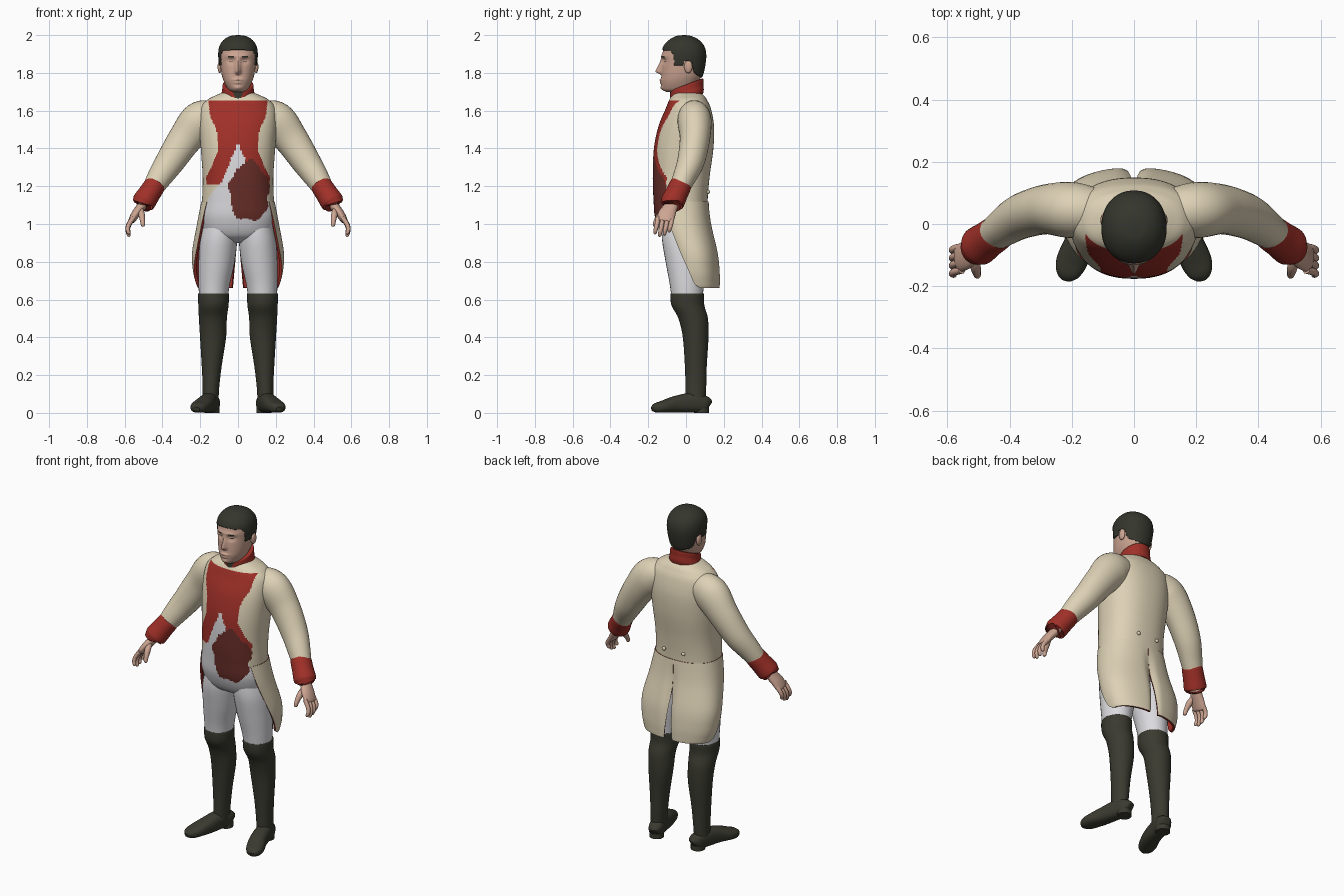
import bpy, bmesh, math
from mathutils import Vector

if "Cube" in bpy.data.objects:
    bpy.data.objects.remove(bpy.data.objects["Cube"])


def material(name, r, g, b):
    m = bpy.data.materials.new(name)
    m.diffuse_color = [((c / 255 + 0.055) / 1.055) ** 2.4 for c in (r, g, b)] + [1]
    m.use_nodes = True
    m.node_tree.nodes["Principled BSDF"].inputs["Base Color"].default_value = m.diffuse_color
    return m


CREAM = material("cream cloth", 222, 210, 182)
RED = material("red facing", 160, 48, 40)
MAROON = material("dark red sash", 104, 46, 40)
WHITE = material("white cloth", 220, 220, 224)
BLACK = material("black leather", 58, 58, 48)
HAIR = material("dark hair", 52, 54, 45)
SKIN = material("skin", 205, 165, 146)


def spline(keys, sub):
    """Catmull-Rom interpolation through tuples of any length."""
    out = []
    k = [keys[0]] + list(keys) + [keys[-1]]
    for i in range(1, len(k) - 2):
        for s in range(sub):
            t = s / sub
            out.append([0.5 * (2 * b + (c - a) * t + (2 * a - 5 * b + 4 * c - d) * t * t
                               + (3 * b - a - 3 * c + d) * t ** 3)
                        for a, b, c, d in zip(k[i - 1], k[i], k[i + 1], k[i + 2])])
    return out + [list(keys[-1])]


def lerp(table, z):
    """Piecewise linear lookup, table sorted by rising first value."""
    for (a, va), (b, vb) in zip(table, table[1:]):
        if z <= b:
            return va + (vb - va) * max(0, (z - a) / (b - a))
    return table[-1][1]


def finish(name, bm, mats, mirror):
    me = bpy.data.meshes.new(name)
    bm.to_mesh(me)
    bm.free()
    ob = bpy.data.objects.new(name, me)
    bpy.context.collection.objects.link(ob)
    for m in mats:
        me.materials.append(m)
    if mirror:
        ob.modifiers.new("mirror", 'MIRROR').use_mirror_merge = False
    return ob


def power(v, p):
    return math.copysign(abs(v) ** (2 / p), v)


def loft(name, keys, mats, rule=None, ref=None, seg=32, sub=6, p=2.0, deform=None, mirror=False):
    """Rings (x, y, z, ra, rb): level when ref is None, otherwise square to the path.
    rule(face centre) gives a material index, or None to remove the face."""
    rings = spline(keys, sub)
    bm = bmesh.new()
    rows = []
    for i, r in enumerate(rings):
        c = Vector(r[:3])
        u, v = Vector((1, 0, 0)), Vector((0, 1, 0))
        if ref:
            t = (Vector(rings[min(i + 1, len(rings) - 1)][:3]) - Vector(rings[max(i - 1, 0)][:3])).normalized()
            u = Vector(ref)
            u = (u - t * u.dot(t)).normalized()
            v = t.cross(u)
        row = []
        for j in range(seg):
            a = 2 * math.pi * j / seg
            q = c + u * r[3] * power(math.cos(a), p) + v * r[4] * power(math.sin(a), p)
            row.append(bm.verts.new(deform(q) if deform else q))
        rows.append(row)
    for a, b in zip(rows, rows[1:]):
        for j in range(seg):
            bm.faces.new((a[j], a[(j + 1) % seg], b[(j + 1) % seg], b[j]))
    bm.faces.new(rows[0])
    bm.faces.new(rows[-1])
    bmesh.ops.recalc_face_normals(bm, faces=bm.faces)
    if rule:
        drop = []
        for f in bm.faces:
            k = rule(f.calc_center_median())
            if k is None:
                drop.append(f)
            else:
                f.material_index = k
        bmesh.ops.delete(bm, geom=drop, context='FACES')
    return finish(name, bm, mats, mirror)


def ball(name, loc, size, mat):
    bm = bmesh.new()
    bmesh.ops.create_uvsphere(bm, u_segments=16, v_segments=10, radius=1)
    for v in bm.verts:
        v.co = Vector([a * b + c for a, b, c in zip(v.co, size, loc)])
    return finish(name, bm, [mat], True)


def level(table, grow=0.0):
    """(z, half width, front y, back y) -> loft keys."""
    return [(0, (f + b) / 2, z, w + grow, (b - f) / 2 + grow) for z, w, f, b in table]


# Torso: coat, lapels, waistcoat and sash, coloured by position
LAPEL = [(1.21, .165), (1.25, .17), (1.31, .135), (1.38, .107), (1.45, .105), (1.51, .117),
         (1.57, .148), (1.64, .155)]
OPENING = [(.97, .215), (1.05, .188), (1.15, .15), (1.21, .10), (1.22, .086), (1.435, 0)]


def torso_rule(c):
    x, y, z = c
    if z < .97:
        return 2
    if y > -.02:
        return 0
    edge = math.atan2(z - 1.17, x - .06)
    blob = 1 + .06 * math.sin(5 * edge) + .04 * math.sin(9 * edge + 1)
    if math.hypot((x - .06) / .107, (z - 1.17) / .158) < blob and x < .168:
        return 3
    if z < 1.435 and abs(x) < lerp(OPENING, z):
        return 2
    if 1.21 < z < 1.655 and abs(x) < lerp(LAPEL, z):
        return 1
    return 0


loft("coat_body", level([(.90, .10, -.06, .06), (.94, .17, -.125, .105), (1.03, .197, -.163, .118),
                         (1.13, .19, -.172, .115), (1.25, .187, -.176, .125), (1.4, .197, -.17, .145),
                         (1.52, .205, -.145, .148), (1.61, .2, -.108, .132), (1.655, .165, -.09, .112),
                         (1.68, .12, -.075, .095), (1.70, .07, -.06, .07)]),
     [CREAM, RED, WHITE, MAROON], torso_rule, seg=160, sub=13, p=2.3)

# Coat tails: half shell with red lining, mirrored
P = 2.3
rows, bm = [], bmesh.new()
for z, yc, rx, ry, edge in spline([(1.12, -.027, .194, .146, -.115), (1.0, -.01, .217, .145, -.088),
                                   (.85, .035, .243, .134, -.03), (.75, .05, .238, .13, .015),
                                   (.685, .056, .222, .125, .045), (.662, .06, .212, .12, .075)], 6):
    gap = max(.0005, (.96 - z) * .09)
    start = math.acos(((yc - edge) / ry) ** (P / 2) if yc > edge else -((edge - yc) / ry) ** (P / 2))
    end = math.pi - math.asin((gap / rx) ** (P / 2))
    row = []
    for j in range(41):
        a = start + (end - start) * j / 40
        x = rx * power(math.sin(a), P)
        crease = .02 * math.exp(-(x / .025) ** 2) * min(1, max(0, (1.1 - z) / .2)) if a > 2 else 0
        row.append(bm.verts.new((x, yc - ry * power(math.cos(a), P) - crease, z)))
    rows.append(row)
for a, b in zip(rows, rows[1:]):
    for j in range(40):
        bm.faces.new((a[j], b[j], b[j + 1], a[j + 1]))
tails = finish("coat_tails", bm, [CREAM, RED], False)
s = tails.modifiers.new("thickness", 'SOLIDIFY')
s.thickness, s.offset, s.material_offset, s.material_offset_rim = .014, -1, 1, 1
bpy.context.view_layer.objects.active = tails
bpy.ops.object.modifier_apply(modifier="thickness")
tails.modifiers.new("mirror", 'MIRROR').use_mirror_merge = False
ball("waist_button", (.065, .118, 1.17), (.011, .009, .011), CREAM)

# Sleeves and cuffs
loft("sleeve", [(.12, .04, 1.575, .075, .08), (.2, .045, 1.545, .09, .104), (.28, .047, 1.45, .08, .09),
                (.36, .025, 1.33, .072, .077), (.42, -.012, 1.24, .06, .064), (.465, -.045, 1.165, .05, .05)],
     [CREAM], ref=(0, 1, 0), mirror=True)
loft("cuff", [(.436, -.026, 1.212, .048, .046), (.439, -.028, 1.207, .058, .056), (.47, -.05, 1.16, .06, .059),
              (.5, -.072, 1.115, .063, .062), (.503, -.074, 1.11, .05, .05)], [RED], ref=(0, 1, 0), mirror=True)

# Hands: palm, thumb and four fingers
loft("palm", [(.48, -.06, 1.14, .034, .027), (.51, -.078, 1.095, .036, .025), (.54, -.1, 1.055, .046, .023),
              (.562, -.11, 1.02, .044, .018), (.566, -.112, 1.012, .03, .01)], [SKIN], ref=(0, 1, 0), seg=20,
     mirror=True)
loft("thumb", [(.515, -.1, 1.085, .012, .012), (.51, -.135, 1.05, .017, .017), (.505, -.158, 1.015, .013, .013),
               (.503, -.166, .992, .010, .010), (.503, -.167, .986, .003, .003)], [SKIN], ref=(1, 0, 0), seg=12,
     mirror=True)
for i in range(4):
    y, l = -.148 + .025 * i, (.075, .088, .082, .065)[i]
    loft("finger", [(.553, y, 1.035, .012, .013), (.577, y - .006, 1.025 - l * .35, .012, .012),
                    (.584, y - .012, 1.025 - l * .7, .011, .011), (.578, y - .016, 1.025 - l * .97, .009, .009),
                    (.576, y - .016, 1.02 - l, .002, .002)], [SKIN], ref=(0, 1, 0), seg=12, sub=4, mirror=True)

# Breeches, boots and feet
loft("breeches_leg", [(.09, -.015, 1.02, .085, .11), (.102, -.012, .92, .098, .115), (.113, -.003, .8, .096, .105),
                      (.126, .004, .68, .083, .09), (.13, .006, .6, .075, .082)], [WHITE], mirror=True)
loft("boot_shaft", [(.13, .007, .63, .076, .083), (.13, .007, .628, .082, .089), (.13, .01, .57, .08, .087),
                    (.133, .038, .5, .074, .078), (.132, .051, .4, .069, .068), (.139, .052, .25, .053, .058),
                    (.143, .052, .14, .044, .055), (.146, .05, .05, .042, .052)], [BLACK], mirror=True)
loft("boot_foot", [(.128, .117, .035, .03, .02), (.134, .1, .045, .044, .04), (.15, .04, .054, .053, .044),
                   (.172, -.05, .046, .045, .048), (.2, -.12, .033, .032, .05), (.213, -.16, .026, .025, .038),
                   (.218, -.18, .02, .012, .016)], [BLACK], ref=(0, 0, 1), p=2.5, mirror=True,
     deform=lambda q: Vector((q.x, q.y, max(0, q.z))))
loft("boot_heel", [(.138, .082, z, .04, .04) for z in (0, .015, .03)], [BLACK], mirror=True)

# Neck and tilted collar with a dark stock in the front notch
loft("neck", [(0, .01, 1.65, .062, .065), (0, .005, 1.72, .062, .066), (0, 0, 1.78, .06, .065)], [SKIN])
loft("collar", [(0, .004, 1.655, .088, .086), (0, .004, 1.675, .09, .09), (0, .004, 1.705, .084, .088),
                (0, .004, 1.735, .081, .087), (0, .004, 1.737, .066, .07)], [RED, BLACK],
     lambda c: int(c.y < -.03 and abs(c.x) < (c.z - 1.632) * .42), seg=96, sub=8,
     deform=lambda q: q + Vector((0, 0, .38 * q.y)))

# Head with modelled face
HEAD = [(1.698, .03, -.1, .03), (1.712, .052, -.122, .05), (1.75, .073, -.131, .065), (1.79, .086, -.13, .085),
        (1.85, .095, -.126, .098), (1.9, .099, -.124, .101), (1.94, .092, -.113, .09), (1.97, .07, -.083, .062),
        (1.988, .038, -.048, .025), (1.993, .004, -.014, -.006)]


def face(q):
    if q.y > -.03:
        return q
    x, z = abs(q.x), q.z

    def bump(cx, cz, sx, sz):
        return math.exp(-((x - cx) / sx) ** 2 - ((z - cz) / sz) ** 2)
    nose = lerp([(1.788, 0), (1.806, .034), (1.86, .012), (1.885, .004), (1.92, 0)], z)
    d = (nose * math.exp(-(x / .014) ** 2) - .012 * bump(.036, 1.862, .02, .014) + .006 * bump(.03, 1.888, .03, .01)
         + .009 * bump(0, 1.763, .024, .007) + .008 * bump(0, 1.748, .02, .007) + .009 * bump(0, 1.72, .022, .013)
         + .005 * bump(.036, 1.86, .013, .006))
    return q + Vector((0, -d, 0))


loft("head", level(HEAD), [SKIN, HAIR],
     lambda c: int(c.y < -.05 and (.022 < abs(c.x) < .052 and abs(c.z - 1.884) < .003
                                   or .025 < abs(c.x) < .046 and abs(c.z - 1.862) < .002)),
     seg=128, sub=12, p=2.15, deform=face)
ball("ear", (.096, .012, 1.832), (.012, .022, .034), SKIN)

# Hair cap with sideburns, cut along the hairline
HAIRLINE = [(-.2, 1.928), (-.085, 1.918), (-.068, 1.9), (-.06, 1.838), (-.018, 1.838), (-.01, 1.865),
            (.03, 1.86), (.045, 1.8), (.1, 1.765)]
hair = loft("hair", level(HEAD, .006), [HAIR], lambda c: 0 if c.z > lerp(HAIRLINE, c.y) else None,
            seg=128, sub=12, p=2.15, deform=lambda q: q + Vector((0, 0, max(0, q.z - 1.9) * .07)))
hair.modifiers.new("thickness", 'SOLIDIFY').thickness = .009

# Smooth shading with sharp edges kept
bpy.ops.object.select_all(action='SELECT')
bpy.ops.object.shade_smooth_by_angle(angle=math.radians(40))
